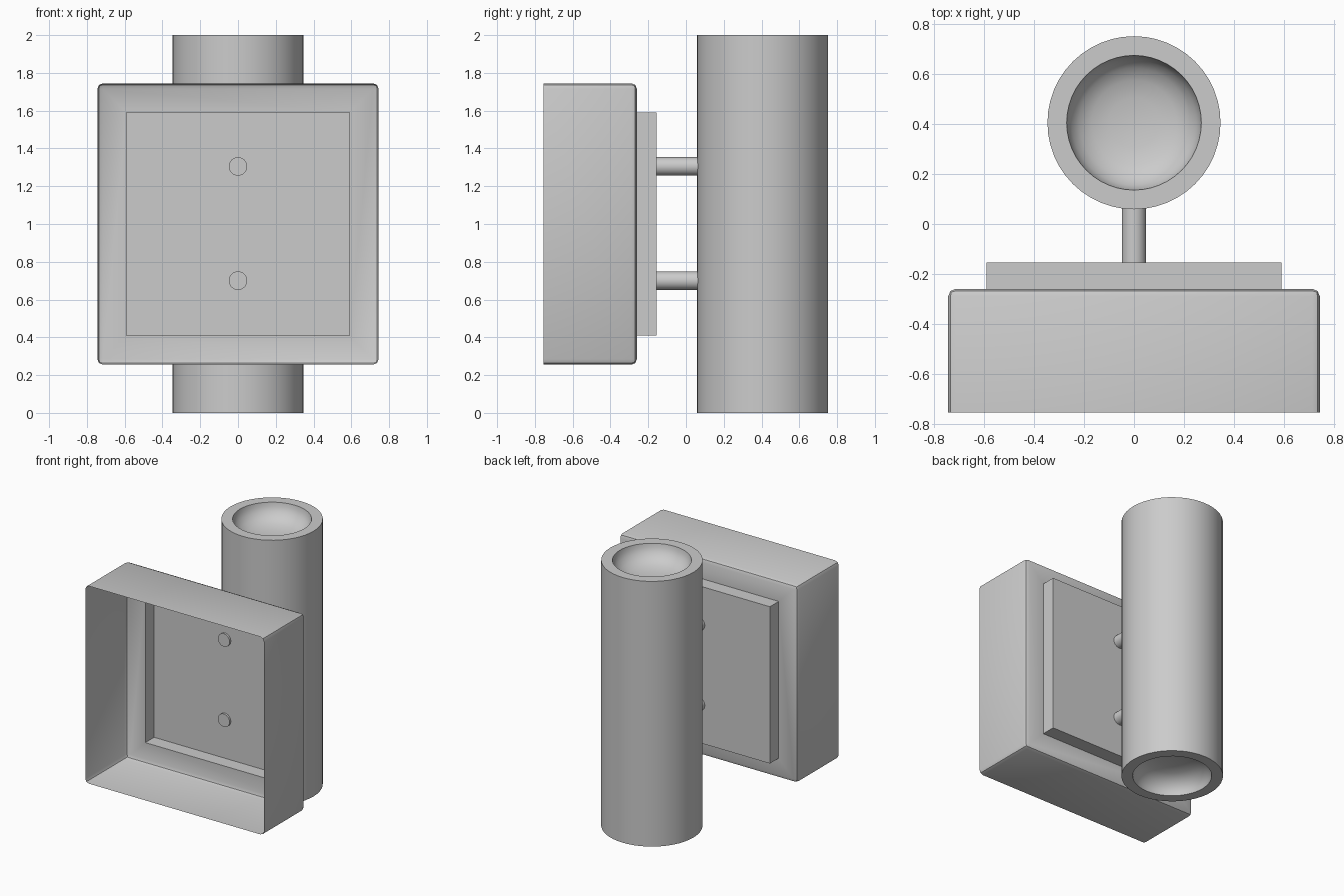
import bpy, bmesh, math
from mathutils import Matrix, Vector

if "Cube" in bpy.data.objects:
    bpy.data.objects.remove(bpy.data.objects["Cube"])


def finish(name, bm, angle=35):
    mesh = bpy.data.meshes.new(name)
    bm.to_mesh(mesh)
    bm.free()
    obj = bpy.data.objects.new(name, mesh)
    bpy.context.collection.objects.link(obj)
    bpy.ops.object.select_all(action='DESELECT')
    obj.select_set(True)
    bpy.context.view_layer.objects.active = obj
    bpy.ops.object.shade_smooth_by_angle(angle=math.radians(angle))
    return obj


def lathe(name, profile, centre, steps=48):
    bm = bmesh.new()
    verts = [bm.verts.new((r, 0, z)) for r, z in profile]
    edges = [bm.edges.new(pair) for pair in zip(verts, verts[1:])]
    bmesh.ops.spin(bm, geom=verts + edges, cent=(0, 0, 0), axis=(0, 0, 1),
                   angle=math.tau, steps=steps)
    bmesh.ops.remove_doubles(bm, verts=bm.verts, dist=1e-4)
    bmesh.ops.recalc_face_normals(bm, faces=bm.faces)
    bmesh.ops.translate(bm, verts=bm.verts, vec=centre)
    return finish(name, bm)


# Wall housing: thin open-fronted shell with rounded edges and a raised pad
HALF, FRONT, BACK, PAD_BACK, PAD_HALF, ROUND = 0.745, -0.755, -0.26, -0.155, 0.54, 0.03
bm = bmesh.new()
bmesh.ops.create_cube(
    bm, size=1,
    matrix=Matrix.Translation((0, (FRONT + BACK) / 2, 1))
    @ Matrix.Diagonal((2 * HALF, BACK - FRONT, 2 * HALF, 1)))
bm.normal_update()
open_side = [f for f in bm.faces if f.normal.y < -0.9]
bmesh.ops.delete(bm, geom=open_side, context='FACES')
bmesh.ops.bevel(bm, geom=[e for e in bm.edges if not e.is_boundary],
                offset=ROUND, segments=2, profile=0.5, affect='EDGES')
bm.normal_update()
back = max((f for f in bm.faces if f.normal.y > 0.9), key=lambda f: f.calc_area())
bmesh.ops.inset_individual(bm, faces=[back], thickness=HALF - ROUND - PAD_HALF)
pad = bmesh.ops.extrude_discrete_faces(bm, faces=[back])['faces'][0]
bmesh.ops.translate(bm, verts=pad.verts, vec=(0, PAD_BACK - BACK, 0))
finish("wall_housing", bm)

# Lamp tube with a shallow dished reflector at each end
upper = [(0, 1.86), (0.10, 1.865), (0.17, 1.88), (0.22, 1.905),
         (0.25, 1.94), (0.265, 1.97), (0.27, 2.0), (0.347, 2.0)]
lower = [(r, 2 - z) for r, z in reversed(upper)]
lathe("lamp_tube", upper + lower, Vector((0, 0.406, 0)))

# Two support pins joining the pad to the tube
PIN_START, PIN_END = -0.17, 0.075
for name, z in (("lower_pin", 0.70), ("upper_pin", 1.305)):
    bm = bmesh.new()
    bmesh.ops.create_cone(
        bm, cap_ends=True, segments=24, radius1=0.049, radius2=0.049,
        depth=PIN_END - PIN_START,
        matrix=Matrix.Translation((0, (PIN_START + PIN_END) / 2, z))
        @ Matrix.Rotation(math.pi / 2, 4, 'X'))
    finish(name, bm)
